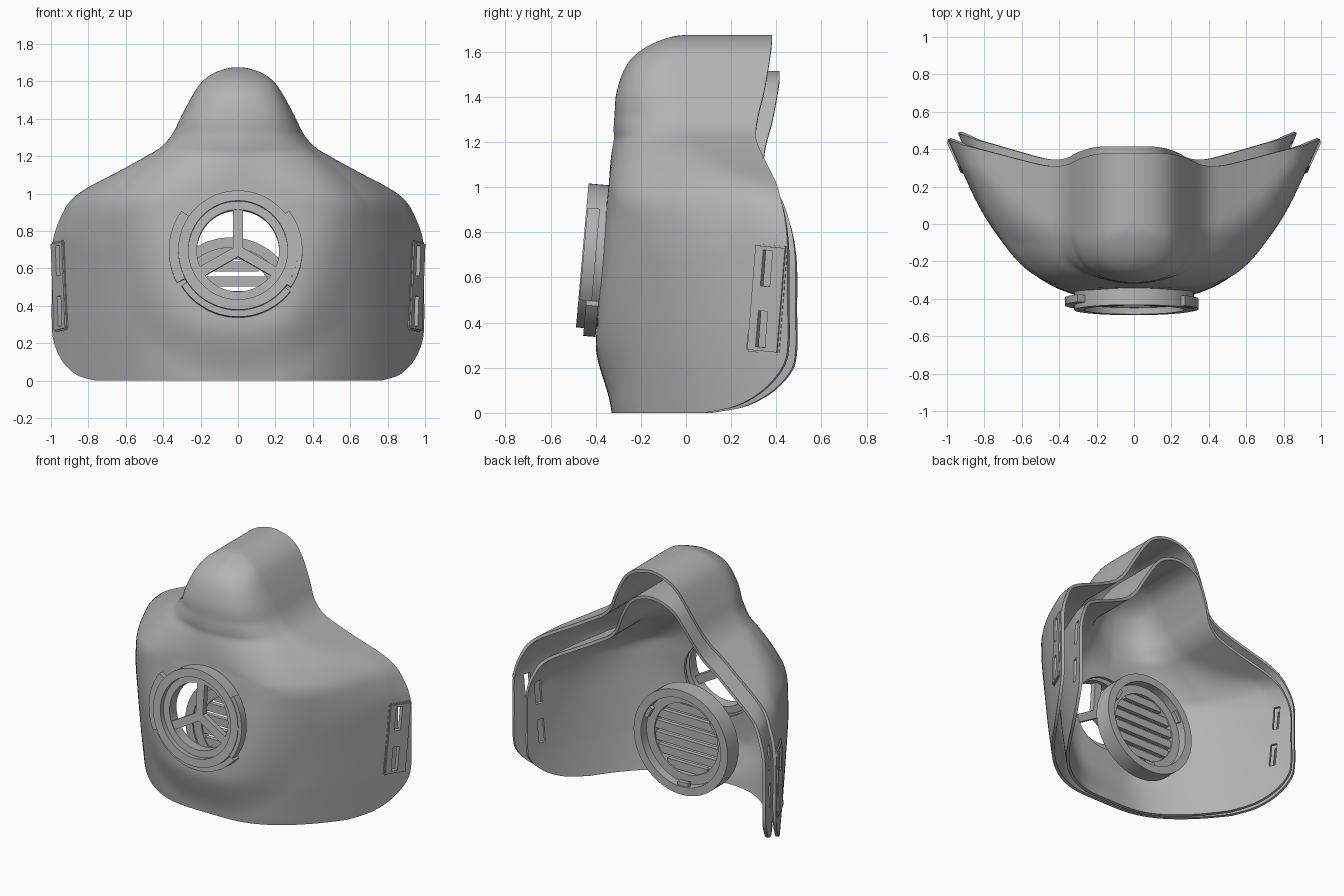
import bpy, bmesh, math
from mathutils import Matrix, Vector

cube = bpy.data.objects.get("Cube")
if cube:
    bpy.data.objects.remove(cube)

grey = bpy.data.materials.new("matte_grey")
grey.use_nodes = True
GREY = (0.45, 0.45, 0.45, 1)
grey.diffuse_color = GREY
grey.node_tree.nodes["Principled BSDF"].inputs["Base Color"].default_value = GREY

# Mask profile, bottom to top: height, half width limit, front y, rear edge y
PROFILE = [Vector(p) for p in (
    (0, 1.5, -.33, .08), (.03, 1.5, -.333, .22), (.1, 1.5, -.338, .34),
    (.2, 1.5, -.345, .425), (.3, 1.5, -.35, .45), (.5, 1.4, -.352, .45),
    (.72, 1.14, -.352, .45), (.85, 1, -.348, .44), (.95, .915, -.346, .42),
    (1.03, .805, -.341, .395), (1.12, .635, -.334, .35), (1.2, .49, -.327, .315),
    (1.25, .41, -.323, .31), (1.32, .35, -.317, .32), (1.42, .3, -.308, .345),
    (1.53, .24, -.27, .365), (1.6, .19, -.21, .375), (1.645, .127, -.138, .38),
    (1.668, .06, -.068, .38), (1.675, .012, 0, .38))]
STEPS, COLUMNS = 5, 96
TILT = math.radians(-5)


def spline(t):
    """Smooth curve through the profile points."""
    last = len(PROFILE) - 1
    i = min(int(t), last - 1)
    u = t - i
    a, b, c, d = (PROFILE[max(0, min(last, i + k))] for k in (-1, 0, 1, 2))
    return b + (c - a) * u / 2 + (a - b * 2.5 + c * 2 - d / 2) * u ** 2 \
        + (b * 3 - a - c * 3 + d) * u ** 3 / 2


def clamp(v):
    return max(0, min(1, v))


def smooth_max(a, b, k):
    h = max(k - abs(a - b), 0) / k
    return max(a, b) + h * h * k / 4


def finish(name, bm, smooth=True):
    mesh = bpy.data.meshes.new(name)
    bm.to_mesh(mesh)
    bm.free()
    mesh.materials.append(grey)
    obj = bpy.data.objects.new(name, mesh)
    bpy.context.collection.objects.link(obj)
    if smooth:
        shade(obj)
    return obj


def shade(obj):
    bpy.ops.object.select_all(action='DESELECT')
    obj.select_set(True)
    bpy.context.view_layer.objects.active = obj
    bpy.ops.object.shade_smooth_by_angle(angle=math.radians(35))


def add_box(bm, size, place):
    bmesh.ops.create_cube(bm, size=1, matrix=place @ Matrix.Diagonal((*size, 1)))


def add_ring(bm, place, inner, outer, y0, y1, start=0, end=360):
    """Ring or arc with a square section around the local y axis."""
    full = end - start == 360
    count = max(4, int((end - start) / 5))
    loops = []
    for i in range(count if full else count + 1):
        a = math.radians(start + (end - start) * i / count)
        loops.append([bm.verts.new(place @ Vector((r * math.cos(a), y, r * math.sin(a))))
                      for r, y in ((inner, y0), (outer, y0), (outer, y1), (inner, y1))])
    pairs = list(zip(loops, loops[1:]))
    if full:
        pairs.append((loops[-1], loops[0]))
    else:
        bm.faces.new(loops[0])
        bm.faces.new(loops[-1][::-1])
    for p, q in pairs:
        for k in range(4):
            m = (k + 1) % 4
            bm.faces.new((p[k], q[k], q[m], p[m]))


def flap_matrix(side, along=0, up=0):
    """Frame on a side flap: x outward, y along the wall, z up."""
    return (Matrix.Scale(side, 4, (1, 0, 0)) @ Matrix.Translation((.952, .36, .505))
            @ Matrix.Rotation(math.radians(-24.5), 4, 'Z')
            @ Matrix.Rotation(TILT, 4, 'X') @ Matrix.Translation((0, along, up)))


def add_slots(bm):
    for side in (1, -1):
        for up in (-.135, .135):
            add_box(bm, (.4, .045, .16), flap_matrix(side, -.01, up))


def cut(obj, bm):
    bmesh.ops.recalc_face_normals(bm, faces=bm.faces)
    cutter = finish("cutter", bm, False)
    cutter.hide_render = True
    mod = obj.modifiers.new("openings", 'BOOLEAN')
    mod.object, mod.solver = cutter, 'EXACT'
    bpy.context.view_layer.objects.active = obj
    for m in list(obj.modifiers):
        bpy.ops.object.modifier_apply(modifier=m.name)
    bpy.data.objects.remove(cutter)
    shade(obj)


def shell(name, place, hole, radius):
    """Thin mask wall: nose and cheeks blended into a curved front."""
    bm = bmesh.new()
    rows = []
    total = (len(PROFILE) - 1) * STEPS
    for i in range(total + 1):
        t = i / STEPS
        z, w, front, rear = spline(t)
        slope = spline(min(t + .7, total / STEPS)) - spline(max(t - .7, 0))
        lean = abs(slope[0]) / math.hypot(slope[0], slope[1])
        corner = .5 - .33 * min(z, .9)
        bulge = .05 * clamp((1 - z) / .7)

        def outside(x, y):
            # Flattened bulge around the port, rounder chin, straight flaps
            u = clamp((math.hypot(x, z - .7) - .4) / .3)
            bow = front - bulge * (1 - u * u * (3 - 2 * u)) + .6 * max(0, x - .2) ** 2 - y
            wall = (x - .79) * .91 - y * .415
            k = (.12 + .2 * clamp((.3 - y) / .4)) * min(1, w / .35)
            return smooth_max(smooth_max(bow, wall, corner), (x - w) * lean, k)

        row = []
        for j in range(COLUMNS + 1):
            a = math.pi * j / COLUMNS
            dx, dy = min(w, 1) * math.cos(a), (rear - front) * math.sin(a)
            lo, hi = 0, 2
            for _ in range(26):
                mid = (lo + hi) / 2
                if outside(abs(dx) * mid, rear - dy * mid) < 0:
                    lo = mid
                else:
                    hi = mid
            row.append(bm.verts.new(place @ Vector((dx * lo, rear - dy * lo, z))))
        rows.append(row)
    for low, high in zip(rows, rows[1:]):
        for j in range(COLUMNS):
            bm.faces.new((low[j], high[j], high[j + 1], low[j + 1]))
    top = rows[-1]
    for j in range(COLUMNS // 2):
        quad = [top[j], top[COLUMNS - j], top[COLUMNS - j - 1], top[j + 1]]
        bm.faces.new(list(dict.fromkeys(quad)))
    obj = finish(name, bm, False)
    solid = obj.modifiers.new("thickness", 'SOLIDIFY')
    solid.thickness, solid.offset = .02, -1
    # Port hole and strap slots
    tool = bmesh.new()
    bmesh.ops.create_cone(tool, cap_ends=True, segments=64, radius1=radius, radius2=radius,
                          depth=.4, matrix=Matrix.Translation(hole)
                          @ Matrix.Rotation(math.pi / 2, 4, 'X'))
    add_slots(tool)
    cut(obj, tool)


shell("outer_shell", Matrix(), (0, -.36, .69), .26)
shell("inner_shell", Matrix.Translation((-.035, .035, 0)) @ Matrix.Diagonal((.91, 1, .905, 1)),
      (-.02, -.33, .67), .25)

# Raised strap pads on the flaps
for side, name in ((1, "left_strap_pad"), (-1, "right_strap_pad")):
    bm = bmesh.new()
    add_box(bm, (.026, .16, .48), flap_matrix(side))
    bmesh.ops.recalc_face_normals(bm, faces=bm.faces)
    bmesh.ops.bevel(bm, geom=bm.edges[:], offset=.008, segments=2, affect='EDGES')
    slots = bmesh.new()
    add_slots(slots)
    cut(finish(name, bm, False), slots)


def ring_part(name, place, rings):
    bm = bmesh.new()
    for ring in rings:
        add_ring(bm, place, *ring)
    bmesh.ops.recalc_face_normals(bm, faces=bm.faces)
    finish(name, bm)


# Front port with bayonet tabs and three spokes
port = Matrix.Translation((0, -.37, .69)) @ Matrix.Rotation(TILT, 4, 'X')
ring_part("port_collar", port, [(.265, .32, -.09, .03)])
ring_part("port_seat", port, [(.22, .27, -.055, .02)])
ring_part("bayonet_tabs", port, [(.31, .37, -.065, -.025, 145, 208),
                                 (.31, .345, -.085, -.03, -35, 38),
                                 (.31, .355, -.055, 0, 212, 322)])
bm = bmesh.new()
for angle in (0, 120, 240):
    spin = port @ Matrix.Rotation(math.radians(angle), 4, 'Y')
    add_box(bm, (.055, .04, .23), spin @ Matrix.Translation((0, -.03, .115)))
finish("port_spokes", bm)

# Filter holder behind the port
holder = Matrix.Translation((-.04, .055, .41))
ring_part("filter_rim", holder, [(.3, .355, -.06, .06)])
ring_part("filter_seat", holder, [(.24, .305, -.05, 0)])
ring_part("filter_catches", holder, [(.275, .305, .02, .05, a, a + 16) for a in (20, 140, 260)])
bm = bmesh.new()
for i in range(6):
    up = (i - 2.5) * .08
    chord = 2 * math.sqrt(.25 ** 2 - up ** 2)
    add_box(bm, (chord, .03, .055), holder @ Matrix.Translation((0, -.025, up)))
finish("filter_slats", bm)
